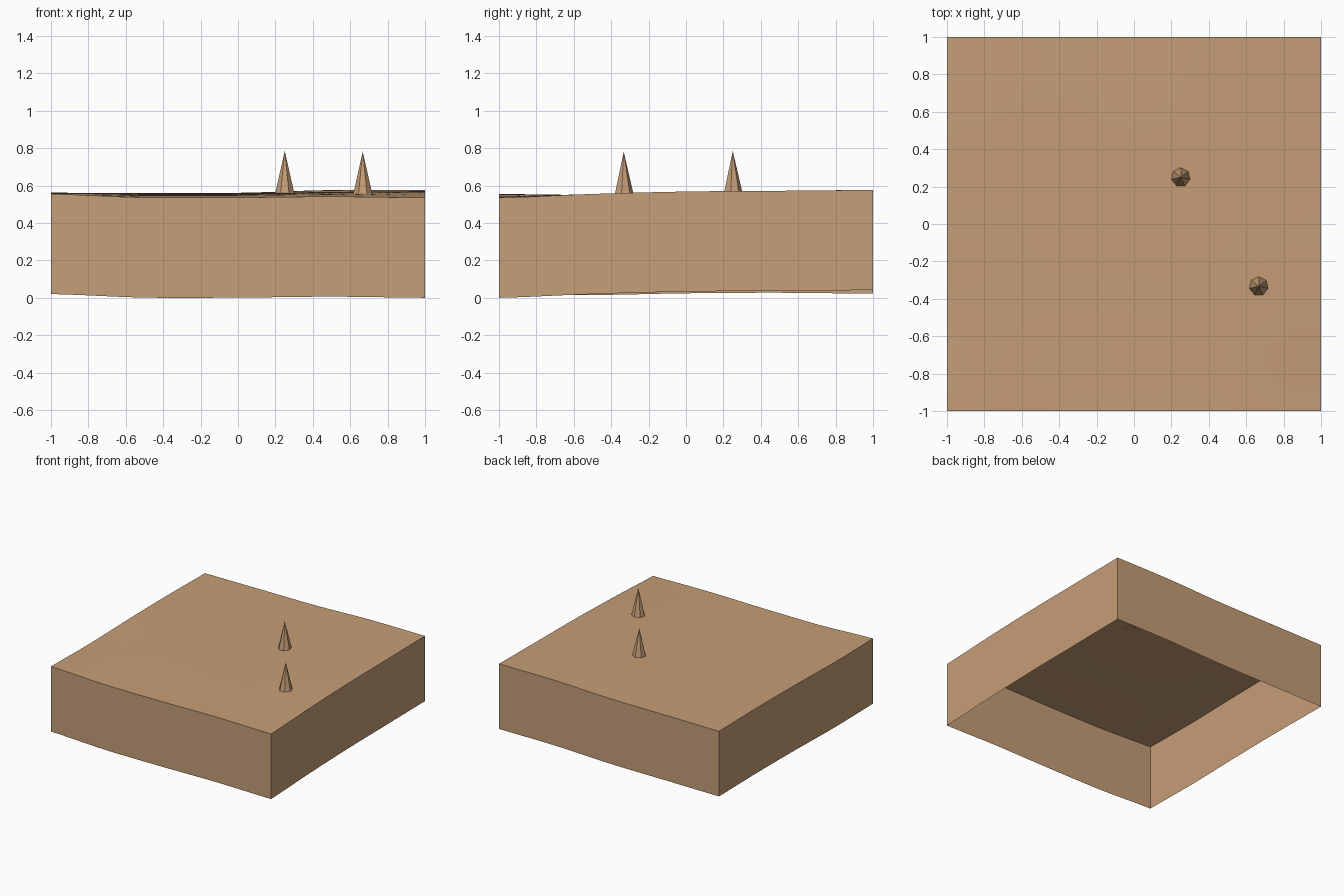
import bpy
import bmesh
from math import radians
from mathutils import Vector

cube = bpy.data.objects.get("Cube")
if cube:
    bpy.data.objects.remove(cube, do_unlink=True)

# One sandy colour for everything
sand = bpy.data.materials.new("sand")
sand.use_nodes = True
colour = (0.56, 0.342, 0.184, 1)
sand.diffuse_color = colour
sand.node_tree.nodes["Principled BSDF"].inputs["Base Color"].default_value = colour

DEPTH = 0.535

# Gentle relief on a coarse lattice: rows run front to back, columns along x
RELIEF = [
    (0.020, 0.001, 0.001, 0.006, 0.000),
    (0.015, 0.013, 0.014, 0.019, 0.020),
    (0.024, 0.020, 0.022, 0.029, 0.033),
    (0.027, 0.024, 0.026, 0.034, 0.037),
    (0.022, 0.024, 0.026, 0.041, 0.041),
]


def spline(values, u):
    """Smooth curve through evenly spaced values, u from -1 to 1."""
    last = len(values) - 1
    t = (u + 1) / 2 * last
    i = min(max(int(t), 0), last - 1)
    t -= i
    a, b, c, d = (values[min(max(i + k, 0), last)] for k in (-1, 0, 1, 2))
    return b + t / 2 * (c - a + t * (2*a - 5*b + 4*c - d + t * (3*(b - c) + d - a)))


def ground(x, y):
    return DEPTH + max(0, spline([spline(row, x) for row in RELIEF], y))


def add_object(name, bm):
    mesh = bpy.data.meshes.new(name)
    bm.to_mesh(mesh)
    bm.free()
    mesh.materials.append(sand)
    obj = bpy.data.objects.new(name, mesh)
    bpy.context.collection.objects.link(obj)
    return obj


# Terrain block: rolling top with skirt walls, open underneath
bm = bmesh.new()
bmesh.ops.create_grid(bm, x_segments=24, y_segments=24, size=1)
for v in bm.verts:
    v.co.z = ground(v.co.x, v.co.y)
rim = [e for e in bm.edges if e.is_boundary]
skirt = bmesh.ops.extrude_edge_only(bm, edges=rim)["geom"]
for v in skirt:
    if isinstance(v, bmesh.types.BMVert):
        v.co.z -= DEPTH
bmesh.ops.recalc_face_normals(bm, faces=bm.faces)
terrain = add_object("terrain_block", bm)
bpy.ops.object.select_all(action="DESELECT")
terrain.select_set(True)
bpy.context.view_layer.objects.active = terrain
bpy.ops.object.shade_smooth_by_angle(angle=radians(30))

# Flat-sided spikes standing on the terrain
for name, x, y in (("back_spike", 0.25, 0.25), ("front_spike", 0.667, -0.333)):
    bm = bmesh.new()
    bmesh.ops.create_cone(bm, cap_ends=True, segments=7,
                          radius1=0.052, radius2=0, depth=0.225)
    bmesh.ops.remove_doubles(bm, verts=bm.verts, dist=0.0001)
    bmesh.ops.translate(bm, verts=bm.verts, vec=Vector((0, 0, 0.1125)))
    spike = add_object(name, bm)
    spike.location = (x, y, ground(x, y) - 0.003)
